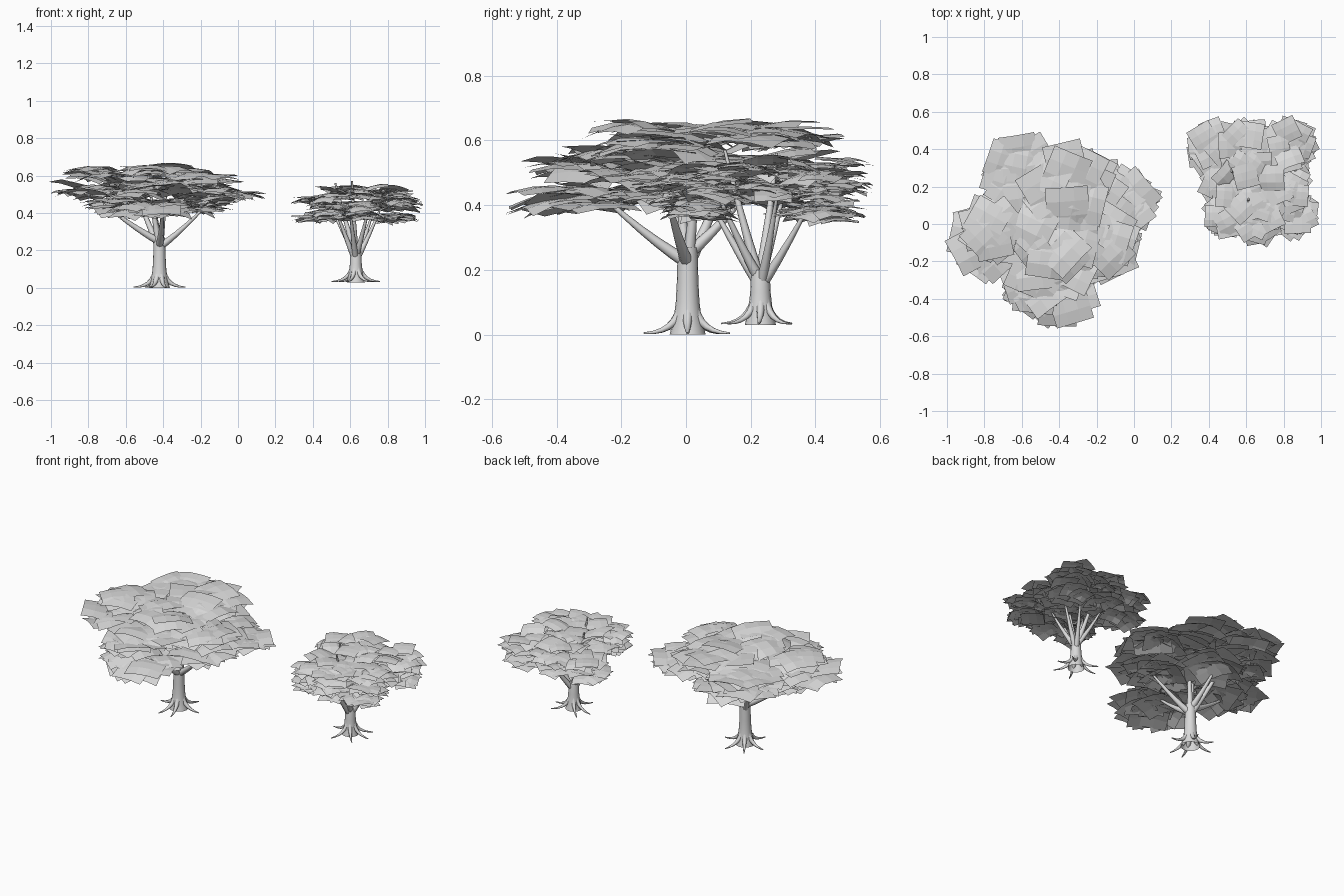
import bpy, bmesh, math, random
from mathutils import Vector, Matrix

random.seed(11)
cube = bpy.data.objects.get("Cube")
if cube:
    bpy.data.objects.remove(cube)


def material(name, value):
    mat = bpy.data.materials.new(name)
    mat.use_nodes = True
    colour = (value, value, value, 1)
    mat.diffuse_color = colour
    mat.node_tree.nodes["Principled BSDF"].inputs["Base Color"].default_value = colour
    return mat


GREY = material("pale grey", 0.7)


def finish(bm, name, smooth):
    mesh = bpy.data.meshes.new(name)
    bm.to_mesh(mesh)
    bm.free()
    mesh.materials.append(GREY)
    ob = bpy.data.objects.new(name, mesh)
    bpy.context.collection.objects.link(ob)
    if smooth:
        bpy.ops.object.select_all(action='DESELECT')
        ob.select_set(True)
        bpy.context.view_layer.objects.active = ob
        bpy.ops.object.shade_smooth_by_angle(angle=math.radians(50))


def tube(bm, points, radii, sides=10):
    """Tapered tube along a path, closed at the far end."""
    points = [Vector(p) for p in points]
    rings = []
    for i, p in enumerate(points):
        tangent = points[min(i + 1, len(points) - 1)] - points[max(i - 1, 0)]
        turn = Vector((0, 0, 1)).rotation_difference(tangent.normalized())
        rings.append([bm.verts.new(p + turn @ Vector((math.cos(a), math.sin(a), 0)) * radii[i])
                      for a in (math.tau * k / sides for k in range(sides))])
    for low, high in zip(rings, rings[1:]):
        for k in range(sides):
            n = (k + 1) % sides
            bm.faces.new((low[k], low[n], high[n], high[k]))
    bm.faces.new(rings[-1])


def bend(a, b, c, t):
    """Point on a quadratic curve."""
    return a * (1 - t) ** 2 + b * 2 * t * (1 - t) + c * t * t


def leaf_card(bm, centre, size, heading, outward, tilt):
    """Square leaf sheet, domed and tipped outward."""
    axis = Vector((-math.sin(outward), math.cos(outward), 0))
    place = (Matrix.Translation(centre) @ Matrix.Rotation(tilt, 4, axis)
             @ Matrix.Rotation(heading, 4, 'Z'))
    sag = random.uniform(0.15, 0.35)
    steps = [-0.5, -0.17, 0.17, 0.5]
    grid = [[bm.verts.new(place @ Vector((u * size, v * size,
                          size * (-sag * (u * u + v * v) + random.uniform(-0.02, 0.02)))))
             for u in steps] for v in steps]
    for j in range(3):
        for i in range(3):
            bm.faces.new((grid[j][i], grid[j][i + 1], grid[j + 1][i + 1], grid[j + 1][i]))


def canopy(name, lobes, size, depth):
    """Overlapping rounds of leaf cards; each lobe is x, y, top and radius."""
    bm = bmesh.new()
    for x, y, top, radius in lobes:
        start = random.uniform(0, math.tau)
        ring = 8
        for k in range(ring + 4):
            outer = k < ring
            angle = start + math.tau * (k / ring if outer else k / 4)
            s = size * random.uniform(0.85, 1.1)
            reach = max(radius - 0.57 * s, 0.02) if outer else 0.3 * radius
            centre = Vector((x + reach * math.cos(angle), y + reach * math.sin(angle),
                             top - random.uniform(0, depth)))
            leaf_card(bm, centre, s, angle + random.uniform(-0.5, 0.5), angle,
                      random.gauss(0, 0.15))
    finish(bm, name, False)


def wood(name, x, y, base, fork, girth, spread, tips, roots):
    foot = Vector((x, y, base))
    # trunk
    bm = bmesh.new()
    heights = [0, 0.02, 0.05, 0.1, 0.16, fork]
    widths = [1.55, 1.4, 1.2, 1.02, 0.93, 0.85]
    tube(bm, [foot + Vector((0, 0, h)) for h in heights], [girth * w for w in widths], 16)
    finish(bm, name + "_trunk", True)
    # spreading roots
    bm = bmesh.new()
    for k in range(roots):
        a = math.tau * k / roots + random.uniform(-0.2, 0.2)
        out = Vector((math.cos(a), math.sin(a), 0))
        side = Vector((-out.y, out.x, 0)) * random.uniform(-0.03, 0.03)
        start = foot + out * girth * 0.55 + Vector((0, 0, 0.08))
        knee = foot + out * girth * 1.3 + Vector((0, 0, 0.005))
        end = foot + out * spread + side + Vector((0, 0, 0.004))
        ts = [i / 6 for i in range(7)]
        tube(bm, [bend(start, knee, end, t) for t in ts],
             [girth * (0.5 - 0.42 * t) for t in ts], 8)
    for v in bm.verts:
        v.co.z = max(v.co.z, base)
    finish(bm, name + "_roots", True)
    # forked branches
    bm = bmesh.new()
    for tip in tips:
        end = Vector(tip)
        start = foot + Vector((0, 0, fork - random.uniform(0.02, 0.06)))
        knee = start.lerp(end, 0.45) - Vector((0, 0, 0.02))
        ts = [i / 5 for i in range(6)]
        tube(bm, [bend(start, knee, end, t) for t in ts],
             [girth * (0.58 - 0.42 * t) for t in ts], 8)
    finish(bm, name + "_branches", True)


# Large tree
wood("large_tree", -0.42, 0.005, 0, 0.27, 0.036, 0.14,
     [(-0.72, -0.05, 0.45), (-0.18, -0.06, 0.43), (-0.4, -0.25, 0.42),
      (-0.45, 0.2, 0.45), (-0.38, 0.04, 0.58), (-0.56, 0.15, 0.55), (-0.47, -0.03, 0.52)], 6)
canopy("large_tree_canopy", [
    # upper layer
    (-0.75, -0.02, 0.65, 0.18), (-0.60, 0.27, 0.65, 0.22), (-0.36, 0.20, 0.67, 0.25),
    (-0.42, -0.06, 0.665, 0.25), (-0.20, -0.08, 0.62, 0.22),
    # middle layer
    (-0.79, -0.09, 0.57, 0.21), (-0.53, -0.31, 0.57, 0.18), (-0.38, -0.20, 0.59, 0.20),
    (-0.05, 0.12, 0.55, 0.18), (-0.18, -0.10, 0.54, 0.22), (-0.25, 0.20, 0.57, 0.20),
    (-0.58, 0.25, 0.56, 0.21), (-0.62, 0.02, 0.55, 0.20),
    # lower layer
    (-0.40, -0.36, 0.46, 0.21), (-0.53, -0.33, 0.46, 0.16), (-0.42, -0.15, 0.47, 0.24),
    (-0.20, -0.05, 0.48, 0.18), (-0.42, 0.18, 0.48, 0.20), (-0.65, -0.05, 0.48, 0.18)],
    0.21, 0.055)

# Small tree
wood("small_tree", 0.63, 0.23, 0.03, 0.17, 0.031, 0.13,
     [(0.5, 0.3, 0.43), (0.76, 0.28, 0.42), (0.72, 0.38, 0.4), (0.6, 0.07, 0.42),
      (0.7, 0.1, 0.43), (0.61, 0.12, 0.57), (0.52, 0.16, 0.43), (0.52, 0.28, 0.56)], 6)
canopy("small_tree_canopy", [
    # upper layer
    (0.60, 0.40, 0.55, 0.16), (0.62, 0.20, 0.55, 0.20), (0.66, 0.03, 0.53, 0.14),
    (0.82, 0.42, 0.53, 0.15), (0.80, 0.15, 0.53, 0.14), (0.50, 0.05, 0.51, 0.13),
    # middle layer
    (0.43, 0.42, 0.49, 0.15), (0.84, 0.43, 0.47, 0.14), (0.87, 0.06, 0.48, 0.12),
    (0.82, 0.26, 0.47, 0.13), (0.48, 0.20, 0.48, 0.13), (0.63, 0.42, 0.47, 0.15),
    (0.62, 0.20, 0.47, 0.18), (0.66, 0.01, 0.46, 0.13), (0.49, 0.06, 0.45, 0.12),
    # lower layer
    (0.42, 0.38, 0.41, 0.14), (0.83, 0.41, 0.40, 0.14), (0.84, 0.04, 0.40, 0.12),
    (0.60, 0.42, 0.42, 0.14), (0.66, 0.03, 0.42, 0.11), (0.50, 0.04, 0.42, 0.11)],
    0.13, 0.04)
